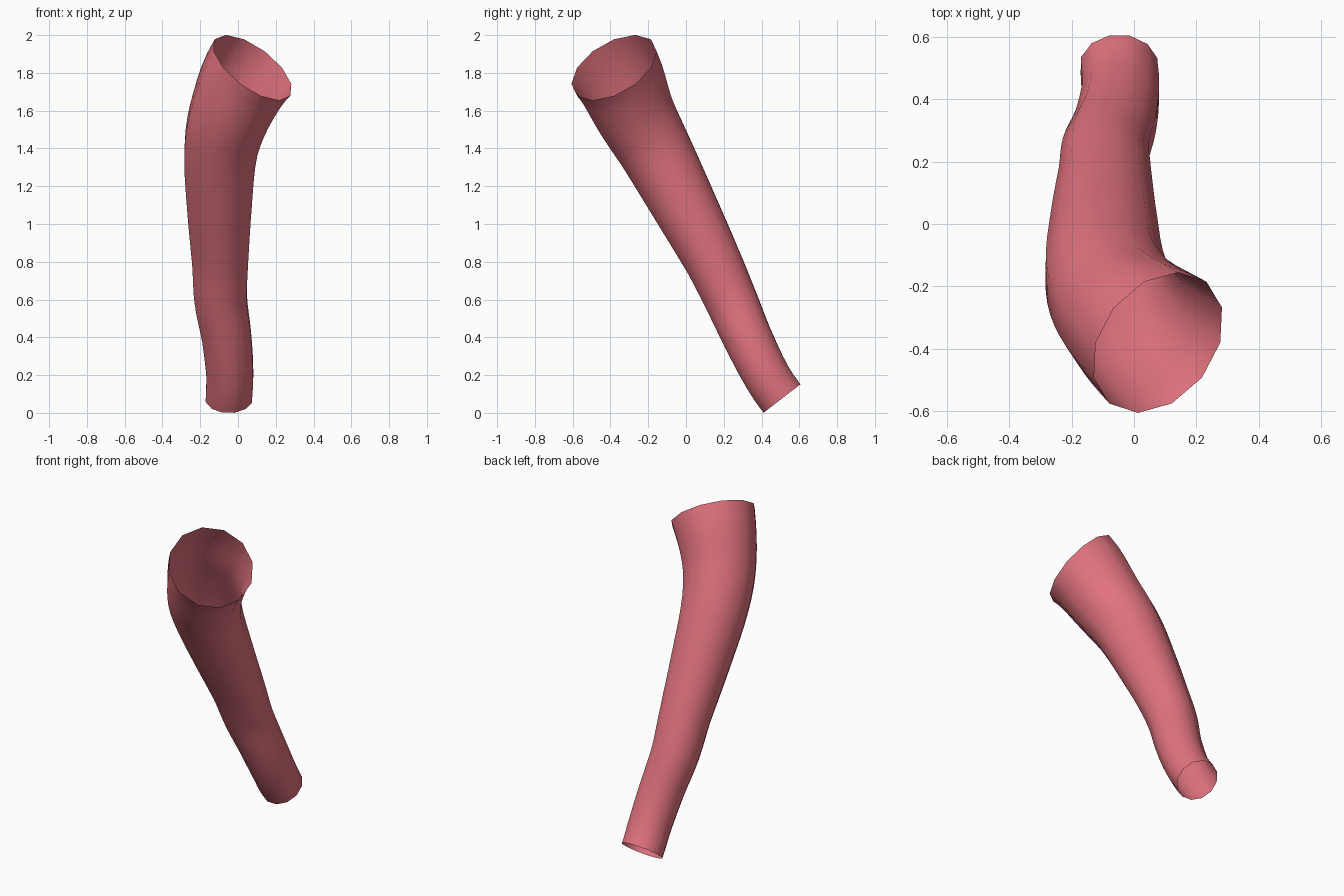
import bpy
import bmesh
import math
from mathutils import Vector
from mathutils.geometry import interpolate_bezier

SIDES = 12
STEPS = 4

cube = bpy.data.objects.get("Cube")
if cube:
    bpy.data.objects.remove(cube)

# Centre line from the wide top mouth to the narrow foot: x, y, z, radius
stations = [
    (0.077, -0.381, 1.828, 0.25),
    (-0.038, -0.278, 1.6, 0.22),
    (-0.09, -0.168, 1.4, 0.2),
    (-0.098, -0.01, 1.1, 0.177),
    (-0.094, 0.145, 0.8, 0.153),
    (-0.091, 0.237, 0.6, 0.143),
    (-0.06, 0.325, 0.4, 0.134),
    (-0.043, 0.425, 0.2, 0.128),
    (-0.048, 0.508, 0.076, 0.127),
]
points = [Vector(s[:3]) for s in stations]
radii = [s[3] for s in stations]

# Direction of travel at each station, with the end openings set explicitly
tangents = [(b - a).normalized() for a, b in zip(points, points[2:])]
tangents.insert(0, Vector((-0.54, 0.43, -0.72)).normalized())
tangents.append(Vector((0, 0.61, -0.79)).normalized())

# Smooth path with evenly eased radii
path, widths = [], []
for i in range(len(points) - 1):
    a, b = points[i], points[i + 1]
    reach = (b - a).length / 3
    samples = interpolate_bezier(a, a + tangents[i] * reach,
                                 b - tangents[i + 1] * reach, b, STEPS + 1)
    for k, p in enumerate(samples[:-1]):
        path.append(p)
        widths.append(radii[i] + (radii[i + 1] - radii[i]) * k / STEPS)
path.append(points[-1])
widths.append(radii[-1])

axes = [(b - a).normalized() for a, b in zip(path, path[2:])]
axes = [tangents[0]] + axes + [tangents[-1]]

# Sweep rings along the path without twist, leaving both ends open
bm = bmesh.new()
rings = []
side = Vector((0, 0, 1))
for centre, axis, radius in zip(path, axes, widths):
    side = (side - axis * side.dot(axis)).normalized()
    other = axis.cross(side)
    ring = []
    for k in range(SIDES):
        angle = math.tau * k / SIDES
        offset = side * math.cos(angle) + other * math.sin(angle)
        ring.append(bm.verts.new(centre + offset * radius))
    rings.append(ring)
for upper, lower in zip(rings, rings[1:]):
    for k in range(SIDES):
        n = (k + 1) % SIDES
        bm.faces.new((upper[k], upper[n], lower[n], lower[k]))
bmesh.ops.recalc_face_normals(bm, faces=bm.faces)
for face in bm.faces:
    face.smooth = True

mesh = bpy.data.meshes.new("curved_tube")
bm.to_mesh(mesh)
bm.free()
tube = bpy.data.objects.new("curved_tube", mesh)
bpy.context.collection.objects.link(tube)

# Rosy red surface
colour = (0.75, 0.17, 0.21, 1)
rose = bpy.data.materials.new("rose")
rose.use_nodes = True
rose.diffuse_color = colour
rose.node_tree.nodes["Principled BSDF"].inputs["Base Color"].default_value = colour
mesh.materials.append(rose)
